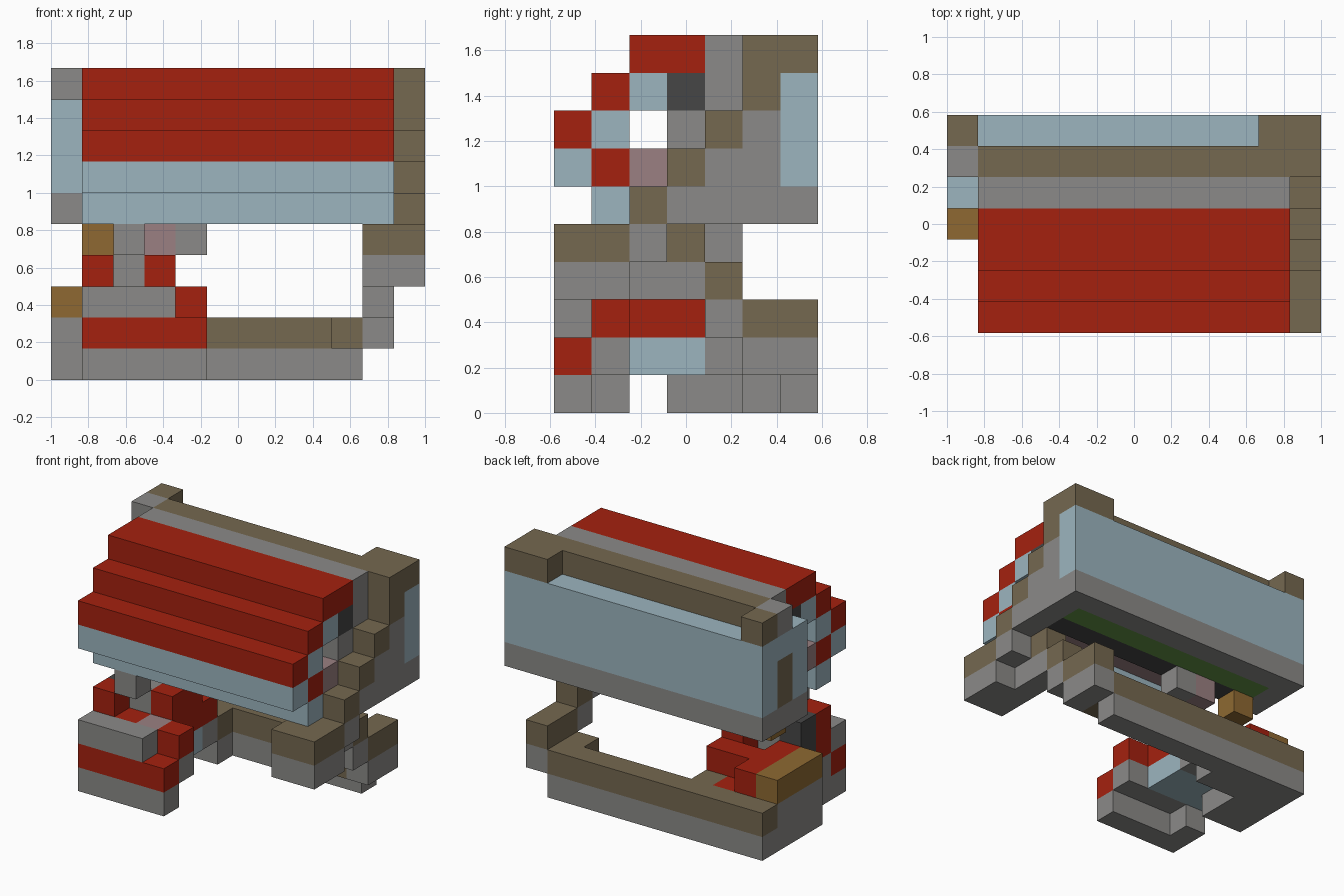
import bpy
import bmesh
from mathutils import Vector

default = bpy.data.objects.get("Cube")
if default:
    bpy.data.objects.remove(default, do_unlink=True)

UNIT = 1 / 6
CENTRE = Vector((6, 3.5, 0))


def material(name, red, green, blue):
    linear = [(c / 255 / 1.0 + 0.055) / 1.055 for c in (red, green, blue)]
    colour = [c ** 2.4 for c in linear] + [1]
    mat = bpy.data.materials.new(name)
    mat.use_nodes = True
    mat.diffuse_color = colour
    mat.node_tree.nodes["Principled BSDF"].inputs["Base Color"].default_value = colour
    return mat


red = material("red", 165, 33, 15)
grey = material("stone grey", 139, 138, 136)
brown = material("earth brown", 117, 104, 80)
blue = material("pale blue", 156, 181, 191)
dark = material("charcoal", 70, 70, 70)
pink = material("dusty pink", 155, 128, 130)
gold = material("ochre", 142, 105, 50)
green = material("leaf green", 98, 148, 70)


def box(name, mat, x, y, z):
    """Block covering whole grid cells; each range is (first, last) or one cell."""
    spans = [(s, s) if isinstance(s, int) else s for s in (x, y, z)]
    low = Vector([s[0] for s in spans])
    high = Vector([s[1] + 1 for s in spans])
    size, middle = (high - low) * UNIT, ((low + high) / 2 - CENTRE) * UNIT
    bm = bmesh.new()
    bmesh.ops.create_cube(bm, size=1)
    bmesh.ops.scale(bm, vec=size, verts=bm.verts)
    bmesh.ops.translate(bm, vec=middle, verts=bm.verts)
    mesh = bpy.data.meshes.new(name)
    bm.to_mesh(mesh)
    bm.free()
    mesh.materials.append(mat)
    obj = bpy.data.objects.new(name, mesh)
    bpy.context.collection.objects.link(obj)
    return obj


ROW = (1, 10)
ALL = (0, 11)

# Stepped red canopy with its pale lining
for n in range(3):
    box("canopy_step", red, ROW, (n, n + (n == 2)), 7 + n)
for n in range(2):
    box("canopy_lining", blue, ROW, 1 + n, 7 + n)
    box("canopy_lower_band", blue, ROW, n, 6 - n)
box("canopy_inner_rail", red, ROW, 1, 6)
box("canopy_pink_rail", pink, ROW, 2, 6)
box("canopy_dark_rail", dark, ROW, 3, 8)

# Main hall
box("hall_core", grey, ROW, (3, 5), (6, 7))
box("hall_upper_core", grey, ROW, (4, 5), 8)
box("roof_walk", grey, ROW, 4, 9)
box("roof_ridge", brown, ROW, 5, 9)
box("back_wall", blue, ALL, 6, (6, 8))
box("back_footing", grey, ALL, 6, 5)
box("underside_green_strip", green, ROW, 5, 5)
box("underside_dark_strip", dark, ROW, 4, 5)
box("left_back_post", brown, (10, 11), 6, 9)
box("right_back_post", brown, 0, 6, 9)

# Right end wall
box("right_wall_footing", grey, 0, (4, 5), 5)
box("right_wall_front", blue, 0, 4, (6, 8))
box("right_door", brown, 0, 5, (6, 7))
box("right_door_top", blue, 0, 5, 8)
box("right_wall_cap", grey, 0, 5, 9)

# Upper stair on the left end
for n in range(4):
    box("upper_stair_tread", brown, 11, 2 + n, 5 + n)
    box("upper_stair_support", grey, 11, 2 + n, 4 + n)
box("upper_stair_top", brown, 11, 5, 9)
box("left_wall_footing", grey, 11, (4, 5), 5)
box("left_wall_fill", grey, 11, 5, 6)

# Landing and lower stair
box("landing", brown, (10, 11), (0, 1), 4)
box("landing_base", grey, (10, 11), (0, 1), 3)
box("landing_back", brown, 10, 2, 4)
box("landing_back_base", grey, 10, 2, 3)
for n in range(2):
    box("lower_stair_tread", brown, 10, 3 + n, 4 - n)
    box("lower_stair_support", grey, 10, 3 + n, 3 - n)
box("lower_stair_foot", brown, 10, (5, 6), 2)
box("lower_stair_foot_base", grey, 10, (5, 6), 1)

# Ground path
box("path_base", grey, (0, 9), 6, 0)
box("path_top", brown, (0, 9), 6, 1)
box("path_corner", brown, 9, 5, 1)
box("court_base", grey, (0, 3), 5, 0)
box("court_base_front", grey, (0, 1), (3, 4), 0)
box("court_side", grey, 0, (3, 5), 1)
box("court_floor", grey, (1, 3), 4, 1)
box("court_red_floor", red, (1, 2), 5, 1)
box("court_brown_floor", brown, 3, 5, 1)
box("court_bench", gold, 0, (3, 5), 2)

# Front block with the enclosed basin
box("front_plinth", grey, (1, 4), 0, 0)
box("front_plinth_return", grey, 1, 1, 0)
box("front_red_band", red, (1, 4), 0, 1)
box("front_ledge", grey, (1, 3), 0, 2)
box("basin_front", grey, (1, 4), 1, 1)
box("basin", blue, (1, 3), (2, 3), 1)
box("basin_rim_front", red, (1, 2), 1, 2)
box("basin_rim_pink", pink, 3, 1, 2)
box("basin_rim_corner", red, 4, 1, 2)
box("basin_rim_left", red, 3, (2, 3), (2, 3))
box("basin_rim_back", red, (1, 3), 4, 2)
box("basin_rim_right", red, 1, 3, 2)
box("basin_back_stub", red, 1, 5, 2)
box("basin_dark_panel", dark, 1, 2, (2, 3))
box("basin_red_pillar", red, 1, 1, 3)
box("basin_pillar", grey, 2, 2, (2, 3))

# Blocks hanging under the hall
box("hanging_front_block", grey, 2, 1, 4)
box("hanging_gold_block", gold, 1, 4, 4)
box("hanging_pink_block", pink, 3, 4, 4)
box("hanging_grey_block", grey, 4, 4, 4)
